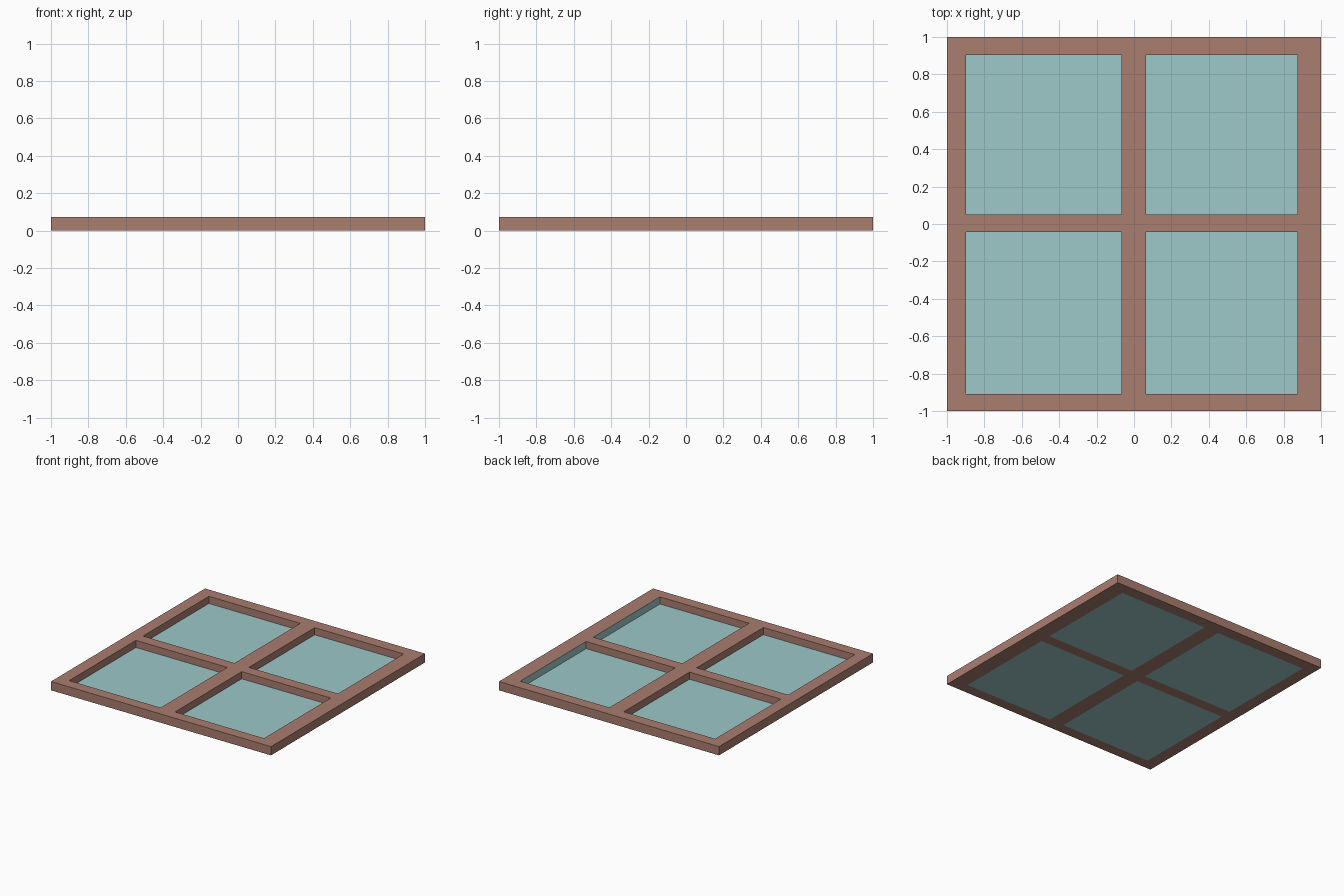
import bpy, bmesh

if "Cube" in bpy.data.objects:
    bpy.data.objects.remove(bpy.data.objects["Cube"])

X = [-1.0, -0.898, -0.067, 0.064, 0.873, 1.0]
Y = [-1.0, -0.909, -0.043, 0.05, 0.904, 1.0]
HEIGHT = 0.072
GLASS_TOP = 0.013


def material(name, rgb):
    m = bpy.data.materials.new(name)
    m.diffuse_color = (*rgb, 1.0)
    m.use_nodes = True
    m.node_tree.nodes["Principled BSDF"].inputs["Base Color"].default_value = m.diffuse_color
    return m


def add_object(name, bm, mats):
    bmesh.ops.recalc_face_normals(bm, faces=bm.faces)
    mesh = bpy.data.meshes.new(name)
    bm.to_mesh(mesh)
    bm.free()
    for m in mats:
        mesh.materials.append(m)
    obj = bpy.data.objects.new(name, mesh)
    bpy.context.collection.objects.link(obj)
    return obj


wood = material("wood", (0.40, 0.205, 0.16))
glass = material("glass", (0.34, 0.58, 0.58))

# Window frame: flat lattice with four openings, extruded upward
bm = bmesh.new()
grid = [[bm.verts.new((x, y, 0)) for y in Y] for x in X]
for i in range(5):
    for j in range(5):
        if i in (1, 3) and j in (1, 3):
            continue
        bm.faces.new((grid[i][j], grid[i + 1][j], grid[i + 1][j + 1], grid[i][j + 1]))
ext = bmesh.ops.extrude_face_region(bm, geom=bm.faces[:], use_keep_orig=True)
top = [g for g in ext["geom"] if isinstance(g, bmesh.types.BMVert)]
bmesh.ops.translate(bm, verts=top, vec=(0, 0, HEIGHT))

# The inner faces of the right-hand rail are glass coloured
for f in bm.faces:
    if all(abs(v.co.x - X[4]) < 1e-4 for v in f.verts):
        if Y[1] - 1e-4 < f.calc_center_median().y < Y[4] + 1e-4:
            f.material_index = 1
add_object("window_frame", bm, [wood, glass])

# Four glass panes, flush with the underside
for i in (1, 3):
    for j in (1, 3):
        bm = bmesh.new()
        bmesh.ops.create_cube(bm, size=1)
        bmesh.ops.scale(bm, vec=(X[i + 1] - X[i], Y[j + 1] - Y[j], GLASS_TOP), verts=bm.verts)
        bmesh.ops.translate(bm, verts=bm.verts, vec=(
            (X[i] + X[i + 1]) / 2, (Y[j] + Y[j + 1]) / 2, GLASS_TOP / 2))
        side = "left" if i == 1 else "right"
        end = "front" if j == 1 else "back"
        add_object(f"glass_pane_{end}_{side}", bm, [glass])
